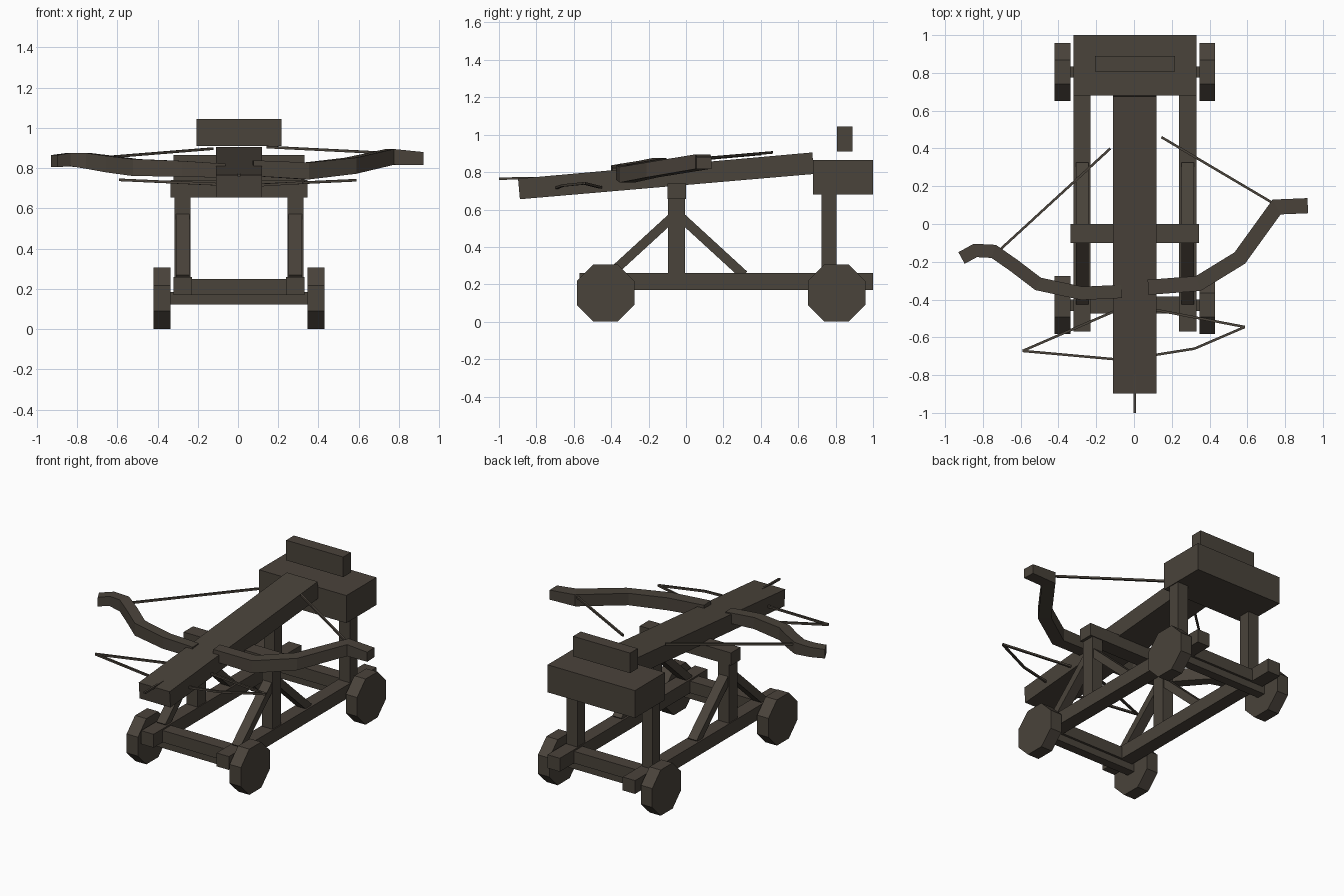
import bpy, bmesh, math
from mathutils import Vector

if "Cube" in bpy.data.objects:
    bpy.data.objects.remove(bpy.data.objects["Cube"])

wood = bpy.data.materials.new("dark_wood")
wood.diffuse_color = (0.068, 0.056, 0.043, 1)
wood.use_nodes = True
wood.node_tree.nodes["Principled BSDF"].inputs["Base Color"].default_value = wood.diffuse_color
CX = 0.005  # centre line of the carriage


def finish(name, bm):
    bmesh.ops.recalc_face_normals(bm, faces=bm.faces)
    me = bpy.data.meshes.new(name)
    bm.to_mesh(me)
    bm.free()
    me.materials.append(wood)
    ob = bpy.data.objects.new(name, me)
    bpy.context.collection.objects.link(ob)
    return ob


def prism(name, x0, x1, outline):
    """Extrude a (y, z) outline from x0 to x1."""
    bm = bmesh.new()
    face = bm.faces.new([bm.verts.new((x0, y, z)) for y, z in outline])
    new = bmesh.ops.extrude_face_region(bm, geom=[face])["geom"]
    bmesh.ops.translate(bm, vec=(x1 - x0, 0, 0),
                        verts=[v for v in new if isinstance(v, bmesh.types.BMVert)])
    return finish(name, bm)


def box(name, x0, x1, y0, y1, z0, z1):
    return prism(name, x0, x1, [(y0, z0), (y1, z0), (y1, z1), (y0, z1)])


def sweep(name, points, width, heights):
    """Mitred bar along a path; sides stay vertical."""
    pts = [Vector(p) for p in points]
    n = len(pts)
    bm = bmesh.new()
    rings = []
    for i, p in enumerate(pts):
        a = (p - pts[i - 1]) if i else (pts[1] - p)
        b = (pts[i + 1] - p) if i < n - 1 else a
        na = Vector((-a.y, a.x, 0)).normalized()
        nb = Vector((-b.y, b.x, 0)).normalized()
        m = (na + nb).normalized()
        side = m * (width / 2 / max(m.dot(na), 0.5))
        up = Vector((0, 0, heights[i] / 2))
        rings.append([bm.verts.new(p + s) for s in
                      (side + up, -side + up, -side - up, side - up)])
    for r, q in zip(rings, rings[1:]):
        for k in range(4):
            bm.faces.new((r[k], r[(k + 1) % 4], q[(k + 1) % 4], q[k]))
    bm.faces.new(rings[0])
    bm.faces.new(rings[-1])
    return finish(name, bm)


def cord(name, *points):
    for i, (a, b) in enumerate(zip(points, points[1:])):
        sweep(f"{name}_{i + 1}", [a, b], 0.013, [0.013] * 2)


# Carriage sides: rails, posts and diagonal braces
for side, s in (("left", -1), ("right", 1)):
    c = CX + s * 0.28
    box(f"{side}_rail", c - 0.046, c + 0.046, -0.57, 1.0, 0.17, 0.26)
    box(f"{side}_front_post", c - 0.04, c + 0.04, -0.095, -0.005, 0.25, 0.67)
    box(f"{side}_rear_post", c - 0.04, c + 0.04, 0.725, 0.805, 0.25, 0.69)
    for end, d in (("front", -1), ("rear", 1)):
        top, low = Vector((-0.05, 0.58)), Vector((-0.05 + d * 0.36, 0.25))
        t = (low - top).normalized()
        k = Vector((-t.y, t.x)) * 0.025
        prism(f"{side}_{end}_brace", c - 0.033, c + 0.033,
              [top + k, low + k, low - k, top - k])

# Axles, cross beams and octagonal wheels
R = 0.1535 / math.cos(math.pi / 8)
for end, y in (("front", -0.43), ("rear", 0.805)):
    box(f"{end}_axle", CX - 0.36, CX + 0.36, y - 0.03, y + 0.03, 0.123, 0.184)
    box(f"{end}_cross_beam", CX - 0.25, CX + 0.25, y - 0.045, y + 0.045, 0.17, 0.25)
    ring = [(y + R * math.cos((i + 0.5) * math.pi / 4),
             0.1535 + R * math.sin((i + 0.5) * math.pi / 4)) for i in range(8)]
    for side, s in (("left", -1), ("right", 1)):
        c = CX + s * 0.383
        prism(f"{end}_{side}_wheel", c - 0.042, c + 0.042, ring)

# Upper frame: support beam, rear box and raised block
box("support_beam", CX - 0.34, CX + 0.34, -0.1, 0.0, 0.655, 0.74)
box("rear_box", CX - 0.325, CX + 0.325, 0.68, 1.0, 0.68, 0.865)
box("raised_block", CX - 0.212, CX + 0.212, 0.808, 0.89, 0.91, 1.045)

# Tilted stock and the bolt point
prism("stock", CX - 0.115, CX + 0.115,
      [(-0.888, 0.655), (0.685, 0.79), (0.675, 0.905), (-0.898, 0.765)])
cord("bolt", (CX, -1.0, 0.765), (CX, -0.78, 0.768))

# Bow arms
sweep("left_bow_arm", [
    (-0.913, -0.18, 0.835), (-0.84, -0.14, 0.843), (-0.743, -0.145, 0.836),
    (-0.635, -0.22, 0.82), (-0.508, -0.317, 0.803), (-0.275, -0.367, 0.797),
    (-0.065, -0.357, 0.787)], 0.07, [0.06, 0.066, 0.078, 0.082, 0.084, 0.078, 0.07])
sweep("right_bow_arm", [
    (0.92, 0.097, 0.848), (0.755, 0.09, 0.856), (0.56, -0.18, 0.812),
    (0.34, -0.315, 0.786), (0.075, -0.335, 0.8)], 0.08,
    [0.064, 0.078, 0.08, 0.084, 0.078])

# Bow strings and slack cords
cord("left_bow_string", (-0.125, 0.40, 0.897), (-0.73, -0.155, 0.848))
cord("right_bow_string", (0.145, 0.46, 0.905), (0.745, 0.105, 0.875))
cord("left_slack_cord", (-0.10, -0.46, 0.72), (-0.59, -0.672, 0.742), (-0.09, -0.717, 0.72))
cord("right_slack_cord", (0.10, -0.452, 0.717), (0.587, -0.545, 0.74),
     (0.32, -0.66, 0.728), (0.10, -0.695, 0.715))
